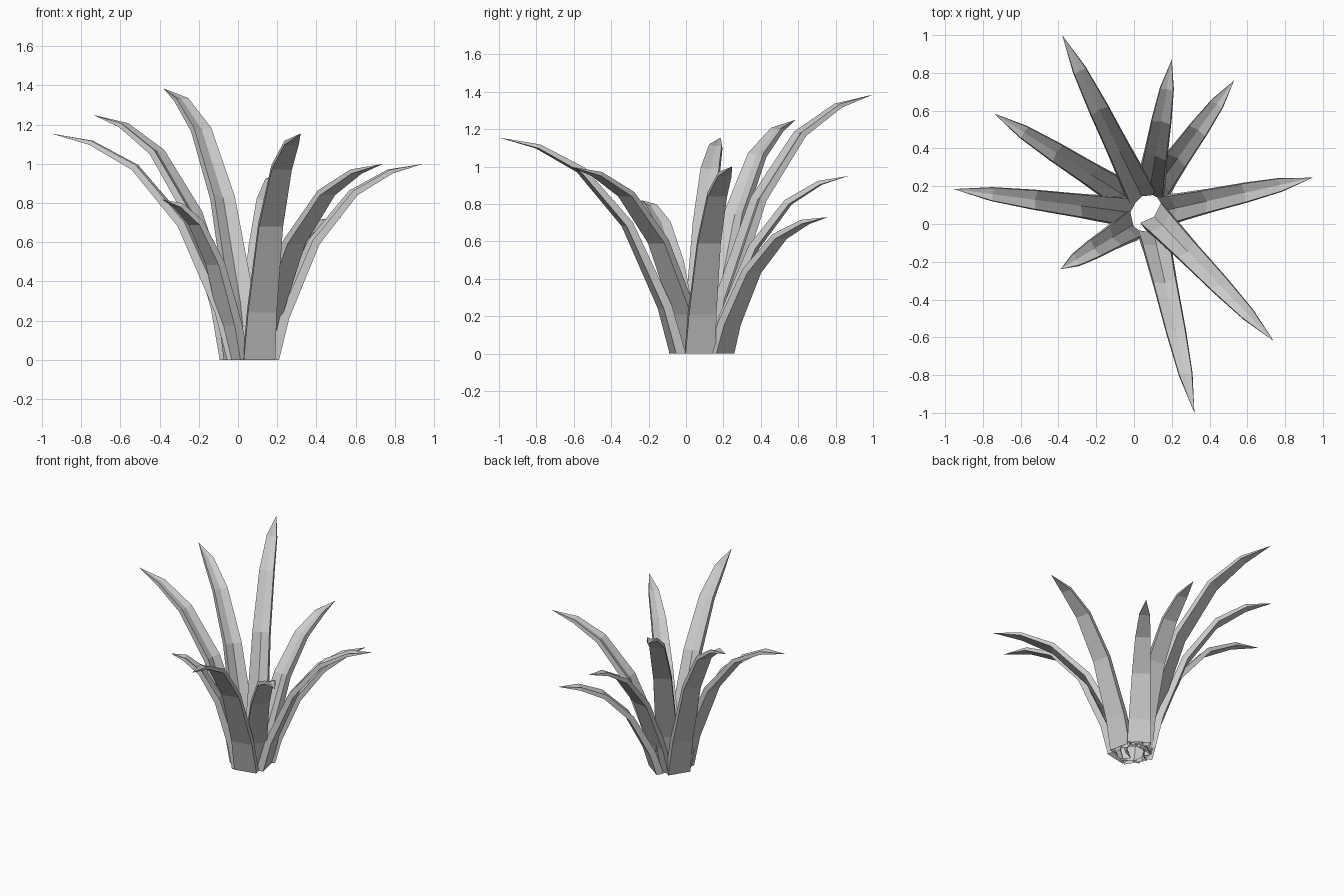
import bpy, bmesh
from mathutils import Vector

if "Cube" in bpy.data.objects:
    bpy.data.objects.remove(bpy.data.objects["Cube"])

# Shared leaf arc: (fraction outward, fraction of height, width, rim depth, valley depth)
ARC = [(0.00, 0.00, 0.164, 0.054, 0.026),
       (0.07, 0.21, 0.150, 0.048, 0.025),
       (0.28, 0.59, 0.126, 0.040, 0.022),
       (0.54, 0.84, 0.106, 0.032, 0.019),
       (0.78, 0.95, 0.074, 0.023, 0.014)]

# Each leaf: base x, y and tip x, y, z
LEAVES = [(0.03, 0.17, -0.38, 1.00, 1.385),
          (0.085, 0.19, 0.20, 0.87, 0.95),
          (0.13, 0.21, 0.53, 0.76, 0.73),
          (0.192, 0.078, 0.945, 0.245, 1.00),
          (0.125, 0.02, 0.74, -0.62, 1.00),
          (0.11, -0.07, 0.32, -1.00, 1.155),
          (-0.03, -0.02, -0.39, -0.24, 0.82),
          (-0.045, 0.065, -0.955, 0.185, 1.155),
          (-0.05, 0.15, -0.74, 0.585, 1.25)]


def make_leaf(name, bx, by, tx, ty, tz):
    base, tip = Vector((bx, by, 0)), Vector((tx, ty, 0))
    out = tip - base
    side = Vector((0, 0, 1)).cross(out.normalized())
    path = [base + out * a[0] + Vector((0, 0, tz * a[1])) for a in ARC]
    path.append(Vector((tx, ty, tz)))
    bm = bmesh.new()
    rings = []
    for i, (_, _, w, rim, valley) in enumerate(ARC):
        tan = (path[i + 1] - path[i - 1]).normalized() if i else Vector((0, 0, 1))
        up = tan.cross(side).normalized()
        if up.dot(out) > 0:
            up = -up
        # channel section: flat outer face, rims, inner crease
        h = w / 2
        sec = [(-h, 0), (h, 0), (h * 0.93, rim), (0, valley), (-h * 0.93, rim)]
        rings.append([bm.verts.new(path[i] + side * s + up * u) for s, u in sec])
    count = len(rings[0])
    for a, b in zip(rings, rings[1:]):
        for k in range(count):
            j = (k + 1) % count
            bm.faces.new((a[k], a[j], b[j], b[k]))
    # pointed tip (the ground end stays open)
    point = bm.verts.new(path[-1])
    for k in range(count):
        bm.faces.new((rings[-1][k], rings[-1][(k + 1) % count], point))
    bmesh.ops.recalc_face_normals(bm, faces=bm.faces)
    mesh = bpy.data.meshes.new(name)
    bm.to_mesh(mesh)
    bm.free()
    bpy.context.collection.objects.link(bpy.data.objects.new(name, mesh))


for n, leaf in enumerate(LEAVES, 1):
    make_leaf(f"leaf_{n}", *leaf)
